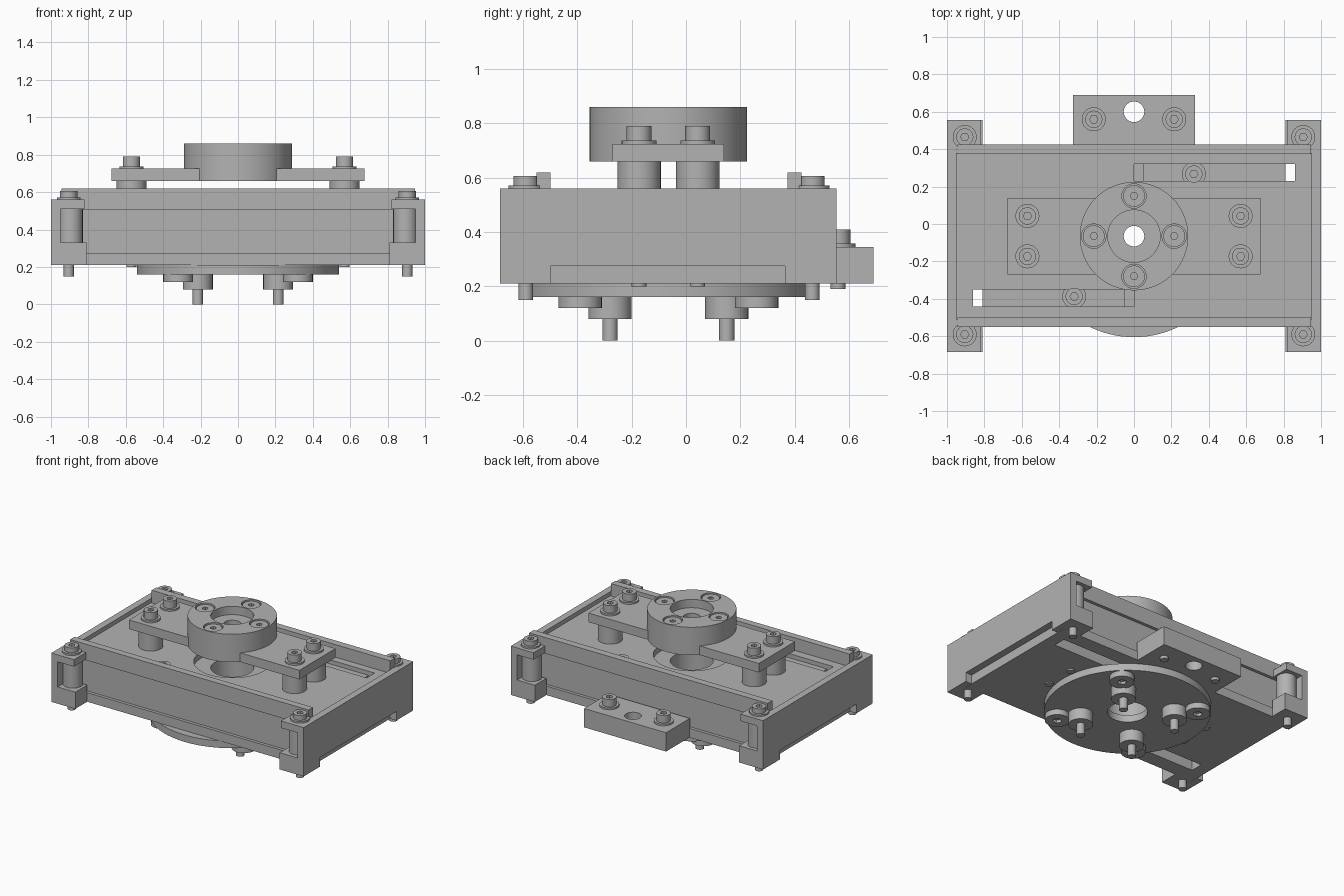
import bpy, bmesh, math
from mathutils import Matrix, Vector

old = bpy.data.objects.get("Cube")
if old:
    bpy.data.objects.remove(old, do_unlink=True)

grey = bpy.data.materials.new("machined grey")
grey.use_nodes = True
COLOUR = (0.45, 0.45, 0.45, 1)
grey.diffuse_color = COLOUR
grey.node_tree.nodes["Principled BSDF"].inputs["Base Color"].default_value = COLOUR

CY = -0.065          # y of the turning axis
SIDES = (-1, 1)


def finish(name, bm):
    bmesh.ops.recalc_face_normals(bm, faces=bm.faces)
    mesh = bpy.data.meshes.new(name)
    bm.to_mesh(mesh)
    bm.free()
    mesh.materials.append(grey)
    ob = bpy.data.objects.new(name, mesh)
    bpy.context.collection.objects.link(ob)
    return ob


def smooth(ob):
    bpy.ops.object.select_all(action='DESELECT')
    ob.select_set(True)
    bpy.context.view_layer.objects.active = ob
    bpy.ops.object.shade_smooth_by_angle(angle=math.radians(30))
    return ob


def box(name, x, y, z):
    bm = bmesh.new()
    size = (x[1] - x[0], y[1] - y[0], z[1] - z[0])
    mid = Vector((sum(x), sum(y), sum(z))) / 2
    bmesh.ops.create_cube(bm, size=1, matrix=Matrix.Translation(mid) @ Matrix.Diagonal((*size, 1)))
    return finish(name, bm)


def lathe(name, profile, x, y, steps=48):
    """Spin (radius, height) points about a vertical axis at x, y."""
    bm = bmesh.new()
    verts = [bm.verts.new((x + r, y, z)) for r, z in profile]
    edges = [bm.edges.new(pair) for pair in zip(verts, verts[1:])]
    bmesh.ops.spin(bm, geom=verts + edges, cent=(x, y, 0), axis=(0, 0, 1),
                   angle=math.tau, steps=steps, use_duplicate=False)
    bmesh.ops.remove_doubles(bm, verts=bm.verts, dist=1e-5)
    return smooth(finish(name, bm))


def cylinder(name, x, y, r, z, steps=48):
    return lathe(name, [(0, z[0]), (r, z[0]), (r, z[1]), (0, z[1])], x, y, steps)


def cut(ob, *cutters):
    """Subtract each cutter from the object, then drop the cutter."""
    bpy.context.view_layer.objects.active = ob
    for c in cutters:
        c.hide_render = True
        mod = ob.modifiers.new("cut", 'BOOLEAN')
        mod.operation, mod.solver, mod.object = 'DIFFERENCE', 'EXACT', c
        bpy.ops.object.modifier_apply(modifier=mod.name)
        bpy.data.objects.remove(c, do_unlink=True)
    return smooth(ob)


def screw(name, x, y, z, top, tip):
    """Socket head screw on a washer, with its tip reaching below."""
    cylinder(name + "_washer", x, y, 0.064, (z, z + 0.012), 32)
    head = cylinder(name + "_head", x, y, 0.046, (z + 0.01, top), 32)
    cut(head, cylinder("socket", x, y, 0.022, (top - 0.03, top + 0.01), 6))
    cylinder(name + "_shank", x, y, 0.027, (tip, z + 0.01), 24)


# Main block with stepped centre bore and two slots
body = box("main_block", (-0.95, 0.95), (-0.51, 0.38), (0.21, 0.53))
cut(body,
    cylinder("bore", 0, CY, 0.14, (0.1, 0.7)),
    cylinder("counterbore", 0, CY, 0.25, (0.485, 0.7)),
    box("slot", (0, 0.86), (0.23, 0.32), (0.1, 0.7)),
    box("slot", (-0.86, 0), (-0.44, -0.35), (0.1, 0.7)))

# Long side rails, a channel section with a recessed web
for s, name in ((-1, "front_rail"), (1, "back_rail")):
    outer, inner = (-0.55, -0.50) if s < 0 else (0.425, 0.373)
    web = outer - s * 0.022
    section = [(inner, 0.21), (outer, 0.21), (outer, 0.275), (web, 0.275),
               (web, 0.505), (outer, 0.505), (outer, 0.62), (inner, 0.62)]
    bm = bmesh.new()
    face = bm.faces.new([bm.verts.new((-0.945, y, z)) for y, z in section])
    ext = bmesh.ops.extrude_face_region(bm, geom=[face])
    moved = [v for v in ext["geom"] if isinstance(v, bmesh.types.BMVert)]
    bmesh.ops.translate(bm, verts=moved, vec=(1.89, 0, 0))
    finish(name, bm)

# End plates notched below, with corner feet, spacers and screws
for s in SIDES:
    side = "left" if s > 0 else "right"

    def span(a, b):
        return tuple(sorted((s * a, s * b)))

    plate = box(side + "_end_plate", span(0.95, 1), (-0.685, 0.555), (0.21, 0.56))
    cut(plate, box("notch", span(0.9, 1.1), (-0.50, 0.365), (0.1, 0.275)))
    for end, ys, cy in (("front", (-0.685, -0.55), -0.59), ("back", (0.425, 0.555), 0.465)):
        name = f"{side}_{end}"
        box(name + "_foot", span(0.81, 0.96), ys, (0.21, 0.33))
        box(name + "_flange", span(0.82, 0.96), ys, (0.51, 0.56))
        # spacer stays within the depth of the foot
        cylinder(name + "_spacer", s * 0.895, cy, 0.065, (0.32, 0.52))
        screw(name + "_screw", s * 0.905, cy, 0.56, 0.607, 0.15)

# Sliding bars inside the slots
for s, y, name in ((1, 0.275, "back"), (-1, -0.395, "front")):
    box(name + "_slide_bar", tuple(sorted((s * 0.05, s * 0.81))), (y - 0.045, y + 0.045), (0.3, 0.50))
    screw(name + "_slide_screw", s * 0.32, y - s * 0.008, 0.50, 0.55, 0.2)

# Top cross arm on four posts
arm = box("cross_arm", (-0.675, 0.675), (-0.27, 0.14), (0.66, 0.725))
cut(arm, cylinder("arm_bore", 0, CY, 0.27, (0.5, 0.9)))
for x in (-0.57, 0.57):
    for y in (CY - 0.108, CY + 0.108):
        cylinder("arm_post", x, y, 0.08, (0.52, 0.66))
        screw("arm_screw", x, y, 0.725, 0.79, 0.2)

# Hub with recessed centre and four sunk screws
hub = lathe("hub", [(0.055, 0.66), (0.29, 0.66), (0.29, 0.86), (0.14, 0.86),
                    (0.14, 0.80), (0.055, 0.80), (0.055, 0.66)], 0, CY, 64)
for i in range(4):
    a = i * math.pi / 2
    x, y = 0.215 * math.cos(a), CY + 0.215 * math.sin(a)
    cut(hub, cylinder("sink", x, y, 0.065, (0.79, 0.9), 32))
    head = cylinder("hub_screw", x, y, 0.058, (0.78, 0.853), 32)
    cut(head, cylinder("socket", x, y, 0.02, (0.82, 0.9), 6))

# Rear bracket
bracket = box("rear_bracket", (-0.325, 0.325), (0.42, 0.69), (0.21, 0.345))
cut(bracket, cylinder("bracket_hole", 0, 0.60, 0.055, (0.1, 0.5)))
for s in SIDES:
    screw("bracket_screw", s * 0.215, 0.56, 0.345, 0.41, 0.19)

# Turntable disc below, with stepped pins and round pads
lathe("turntable", [(0.13, 0.16), (0.54, 0.16), (0.54, 0.21), (0.13, 0.21), (0.13, 0.16)], 0, CY, 96)
for sx in SIDES:
    for sy in SIDES:
        lathe("drive_pin", [(0, 0), (0.028, 0), (0.028, 0.08), (0.08, 0.08), (0.08, 0.165), (0, 0.165)],
              sx * 0.215, CY + sy * 0.215, 32)
        pad = cylinder("round_pad", sx * 0.32, CY + sy * 0.325, 0.08, (0.12, 0.165), 32)
        cut(pad, cylinder("socket", sx * 0.32, CY + sy * 0.325, 0.03, (0.1, 0.14), 6))
